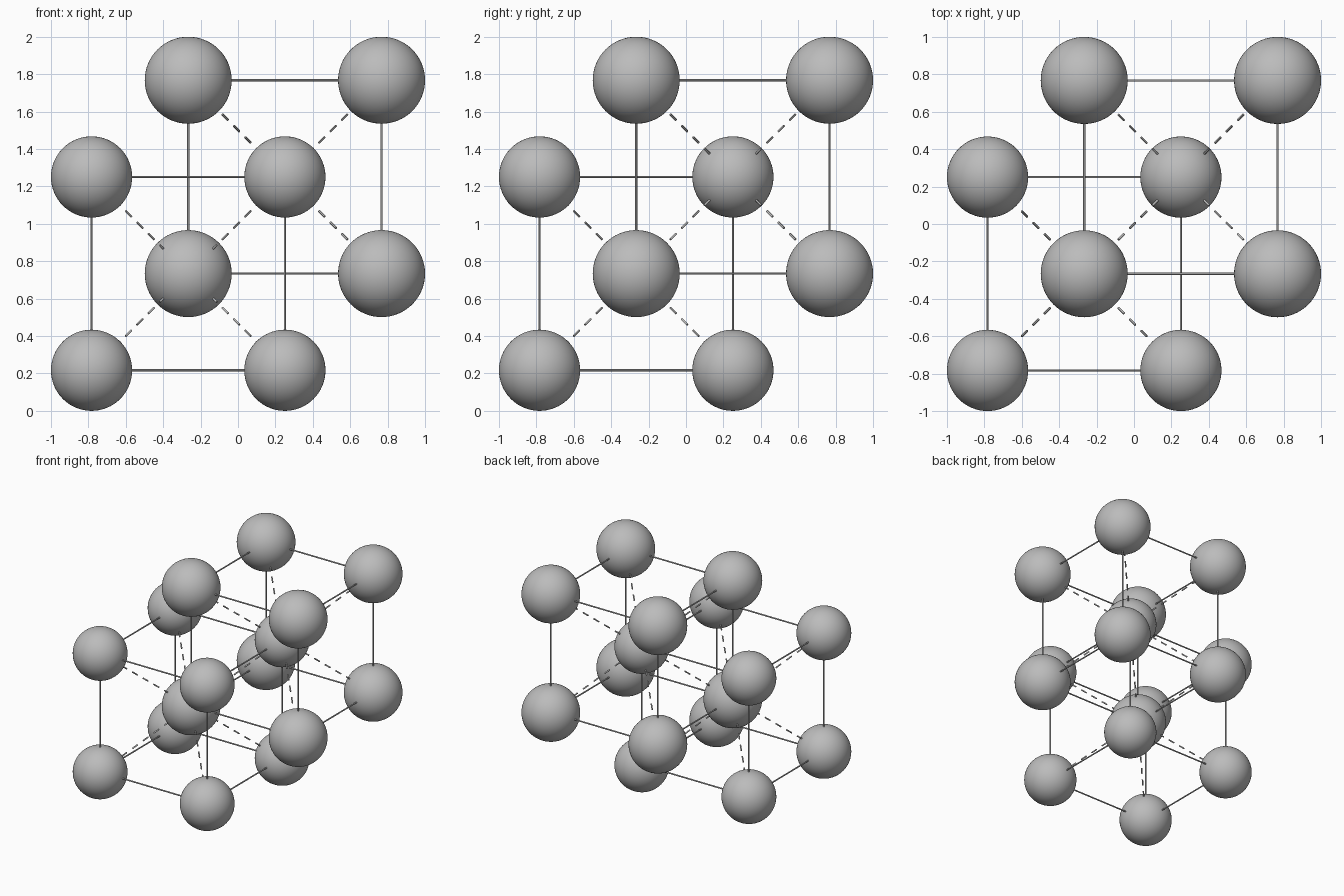
import bpy
from itertools import product
from mathutils import Vector

if "Cube" in bpy.data.objects:
    bpy.data.objects.remove(bpy.data.objects["Cube"])

SIDE = 1.0337          # edge length of each cubic cell
ROD = 0.006            # rod radius
LOW_R, HIGH_R = 0.217, 0.2325
LOW_ORIGIN = Vector((-0.783, -0.783, 0.217))
HIGH_ORIGIN = LOW_ORIGIN + Vector((SIDE, SIDE, SIDE)) / 2

grey = bpy.data.materials.new("neutral grey")
grey.diffuse_color = (0.5, 0.5, 0.5, 1)
grey.use_nodes = True
grey.node_tree.nodes["Principled BSDF"].inputs["Base Color"].default_value = (0.5, 0.5, 0.5, 1)


def finish(name):
    obj = bpy.context.object
    obj.name = name
    obj.data.materials.append(grey)
    return obj


def ball(name, centre, radius):
    bpy.ops.mesh.primitive_uv_sphere_add(segments=64, ring_count=32, radius=radius, location=centre)
    finish(name)
    bpy.ops.object.shade_smooth()


def rod(name, start, end):
    axis = end - start
    bpy.ops.mesh.primitive_cylinder_add(vertices=12, radius=ROD, depth=axis.length,
                                        location=(start + end) / 2,
                                        rotation=axis.to_track_quat("Z", "Y").to_euler())
    finish(name)
    bpy.ops.object.shade_smooth_by_angle()


def dashed_rod(name, start, end, dashes=9):
    # Equal dashes and gaps; the outermost dashes lie inside the balls
    step = (end - start) / (2 * dashes - 1)
    for k in range(2, dashes - 2):
        rod(name, start + step * 2 * k, start + step * (2 * k + 1))


def cell(name, origin, radius):
    # Balls on the corners, solid rods along the edges
    corners = [origin + Vector(c) * SIDE for c in product((0, 1), repeat=3)]
    for corner in corners:
        ball(name + "_ball", corner, radius)
    for i, a in enumerate(corners):
        for b in corners[i + 1:]:
            if (b - a).length < SIDE * 1.1:
                rod(name + "_edge_rod", a, b)
    return corners


# Two interlocking cubic cells, each with a corner at the other's centre
low = cell("lower_cell", LOW_ORIGIN, LOW_R)
high = cell("upper_cell", HIGH_ORIGIN, HIGH_R)

# Dashed diagonals from each cell's central ball to its corners
for corner in low:
    dashed_rod("lower_diagonal_dash", corner, high[0])
for corner in high[1:]:
    dashed_rod("upper_diagonal_dash", low[-1], corner)
